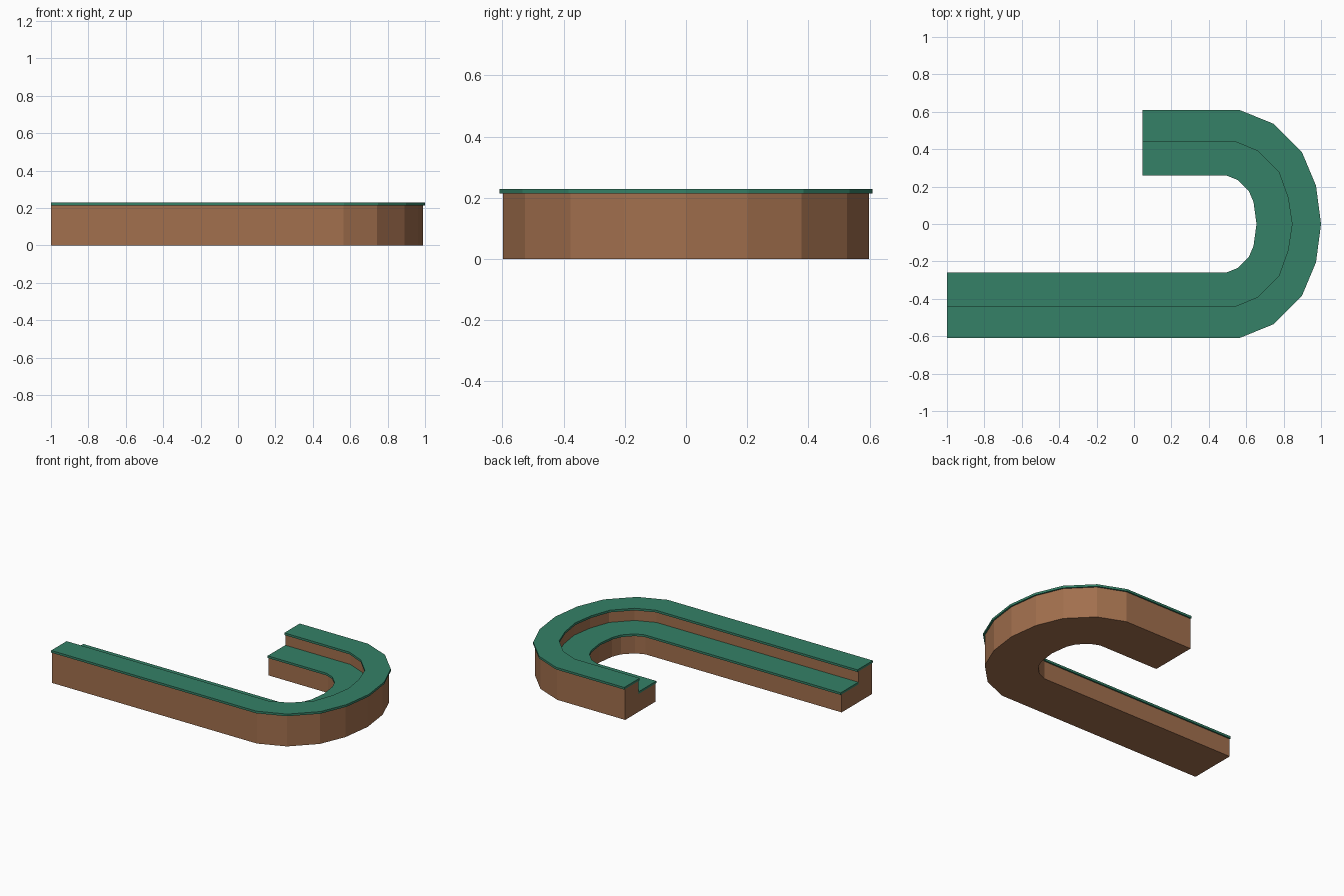
import bpy, bmesh
from mathutils import Vector

if "Cube" in bpy.data.objects:
    bpy.data.objects.remove(bpy.data.objects["Cube"])

X_LONG, X_SHORT = -1.0, 0.045      # ends of the two straight arms
TOP, STEP, SLAB, LIP = 0.228, 0.139, 0.015, 0.01


def rail(half):
    """Mirror a quarter bend into a full J-shaped path with straight arms."""
    pts = [(X_LONG, half[0][1])] + half
    pts += [(x, -y) for x, y in reversed(half[:-1])]
    pts.append((X_SHORT, -half[0][1]))
    return [Vector(p) for p in pts]


def offset(path, d):
    """Shift a path towards the inside of the bend with mitred corners."""
    out = []
    for i, p in enumerate(path):
        dirs = []
        if i > 0:
            dirs.append((p - path[i - 1]).normalized())
        if i < len(path) - 1:
            dirs.append((path[i + 1] - p).normalized())
        normals = [Vector((-v.y, v.x)) for v in dirs]
        n = sum(normals, Vector((0, 0))).normalized()
        out.append(p + n * (d / n.dot(normals[0])))
    return out


def material(name, color):
    mat = bpy.data.materials.new(name)
    mat.diffuse_color = (*color, 1)
    mat.use_nodes = True
    mat.node_tree.nodes["Principled BSDF"].inputs["Base Color"].default_value = mat.diffuse_color
    return mat


def sweep(name, section, mat):
    """Loft a closed section, given as (rail, height) pairs, along its rails."""
    bm = bmesh.new()
    rows = [[bm.verts.new((p.x, p.y, z)) for p in path] for path, z in section]
    for a, b in zip(rows, rows[1:] + rows[:1]):
        for i in range(len(a) - 1):
            bm.faces.new((a[i], a[i + 1], b[i + 1], b[i]))
    bm.faces.new([r[0] for r in rows])
    bm.faces.new([r[-1] for r in reversed(rows)])
    bmesh.ops.recalc_face_normals(bm, faces=bm.faces)
    mesh = bpy.data.meshes.new(name)
    bm.to_mesh(mesh)
    bm.free()
    mesh.materials.append(mat)
    obj = bpy.data.objects.new(name, mesh)
    bpy.context.collection.objects.link(obj)
    return obj


# Plan outlines of the lips
outer = rail([(0.566, -0.609), (0.748, -0.535), (0.898, -0.384), (0.973, -0.205), (1.0, 0)])
middle = rail([(0.540, -0.441), (0.664, -0.389), (0.775, -0.276), (0.823, -0.142), (0.845, 0)])
inner = rail([(0.496, -0.259), (0.555, -0.235), (0.614, -0.176), (0.639, -0.118), (0.655, 0)])

# Wall faces sit slightly back under the lips
back_wall = offset(outer, LIP)
riser = offset(middle, -LIP)
front_wall = offset(inner, -LIP)

brown = material("brown_wood", (0.36, 0.16, 0.075))
green = material("green_top", (0.035, 0.22, 0.135))

# Stepped body
sweep("stepped_body", [
    (back_wall, 0), (back_wall, TOP - SLAB), (riser, TOP - SLAB),
    (riser, STEP - SLAB), (front_wall, STEP - SLAB), (front_wall, 0)], brown)

# Raised counter top
sweep("upper_top", [
    (outer, TOP - SLAB), (outer, TOP), (middle, TOP), (middle, TOP - SLAB)], green)

# Lower work top
sweep("lower_top", [
    (riser, STEP - SLAB), (riser, STEP), (inner, STEP), (inner, STEP - SLAB)], green)
